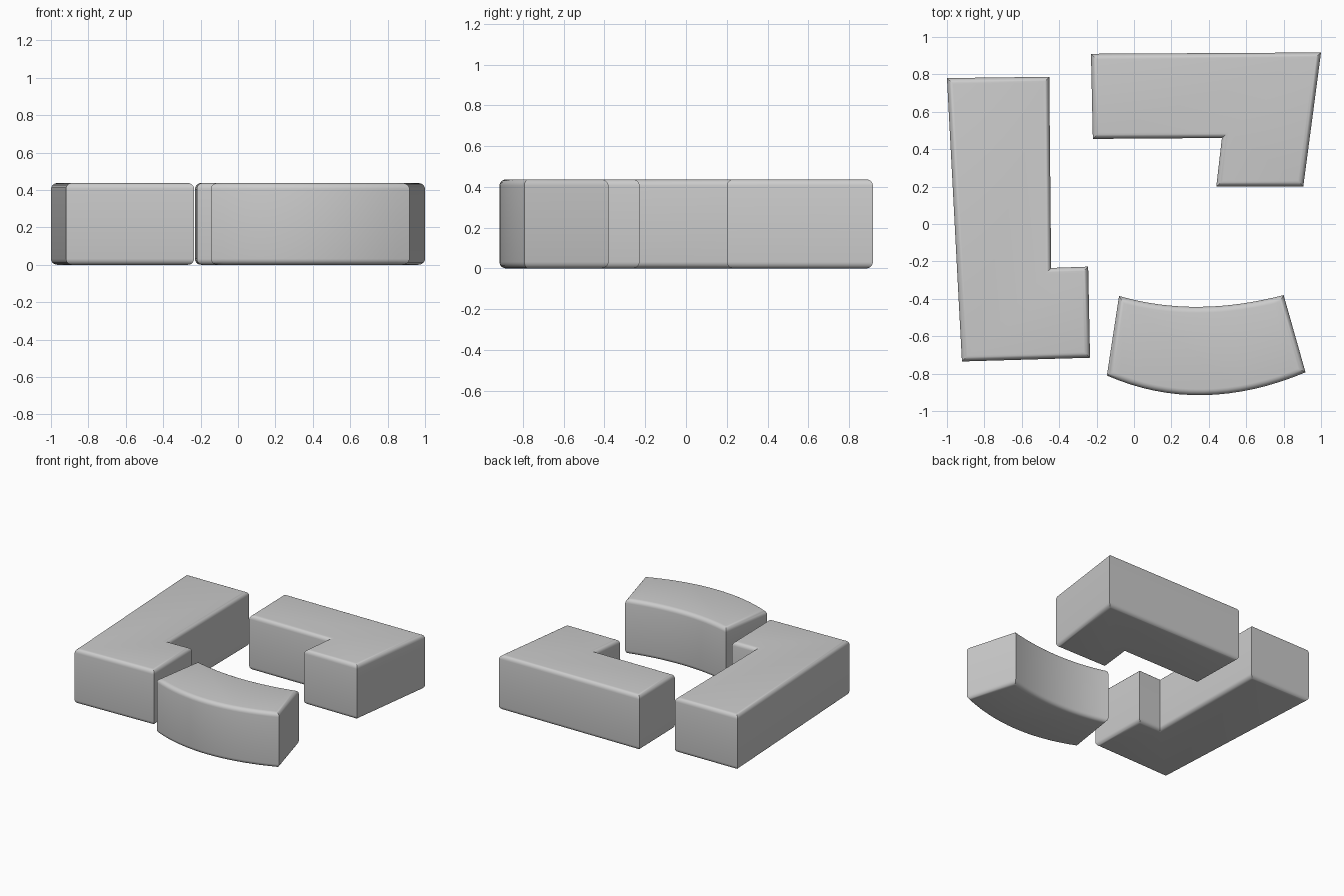
import bpy, bmesh

if "Cube" in bpy.data.objects:
    bpy.data.objects.remove(bpy.data.objects["Cube"])

HEIGHT, ROUND = 0.437, 0.032


def arc(p0, mid, p2, n=16):
    """Points on a shallow curve passing through p0, mid and p2."""
    ctrl = [2 * m - (a + b) / 2 for a, m, b in zip(p0, mid, p2)]
    return [tuple((1 - t) ** 2 * a + 2 * t * (1 - t) * c + t * t * b
                  for a, c, b in zip(p0, ctrl, p2))
            for t in (i / n for i in range(n + 1))]


def block(name, outline):
    """Extrude an outline and round its top and bottom rims."""
    bm = bmesh.new()
    face = bm.faces.new([bm.verts.new((x, y, 0)) for x, y in outline])
    top = bmesh.ops.extrude_face_region(bm, geom=[face], use_keep_orig=True)
    for v in top["geom"]:
        if isinstance(v, bmesh.types.BMVert):
            v.co.z = HEIGHT
    bmesh.ops.recalc_face_normals(bm, faces=bm.faces)
    rims = [e for e in bm.edges if abs(e.verts[0].co.z - e.verts[1].co.z) < 1e-4]
    bmesh.ops.bevel(bm, geom=rims, offset=ROUND, offset_type='OFFSET',
                    segments=5, profile=0.5, affect='EDGES')
    bmesh.ops.recalc_face_normals(bm, faces=bm.faces)
    mesh = bpy.data.meshes.new(name)
    bm.to_mesh(mesh)
    bm.free()
    obj = bpy.data.objects.new(name, mesh)
    bpy.context.collection.objects.link(obj)
    bpy.ops.object.select_all(action='DESELECT')
    obj.select_set(True)
    bpy.context.view_layer.objects.active = obj
    bpy.ops.object.shade_smooth_by_angle(angle=0.6)


# Long L-shaped block on the left
block("left_block", [(-1.0, 0.78), (-0.92, -0.735), (-0.235, -0.715),
                     (-0.245, -0.228), (-0.443, -0.235), (-0.453, 0.787)])

# L-shaped block at the back
block("back_block", [(-0.23, 0.91), (-0.22, 0.455), (0.47, 0.46),
                     (0.44, 0.20), (0.905, 0.20), (1.0, 0.917)])

# Curved block at the front
block("front_curved_block",
      arc((-0.145, -0.81), (0.37, -0.915), (0.917, -0.793)) +
      arc((0.80, -0.38), (0.345, -0.443), (-0.08, -0.385)))
